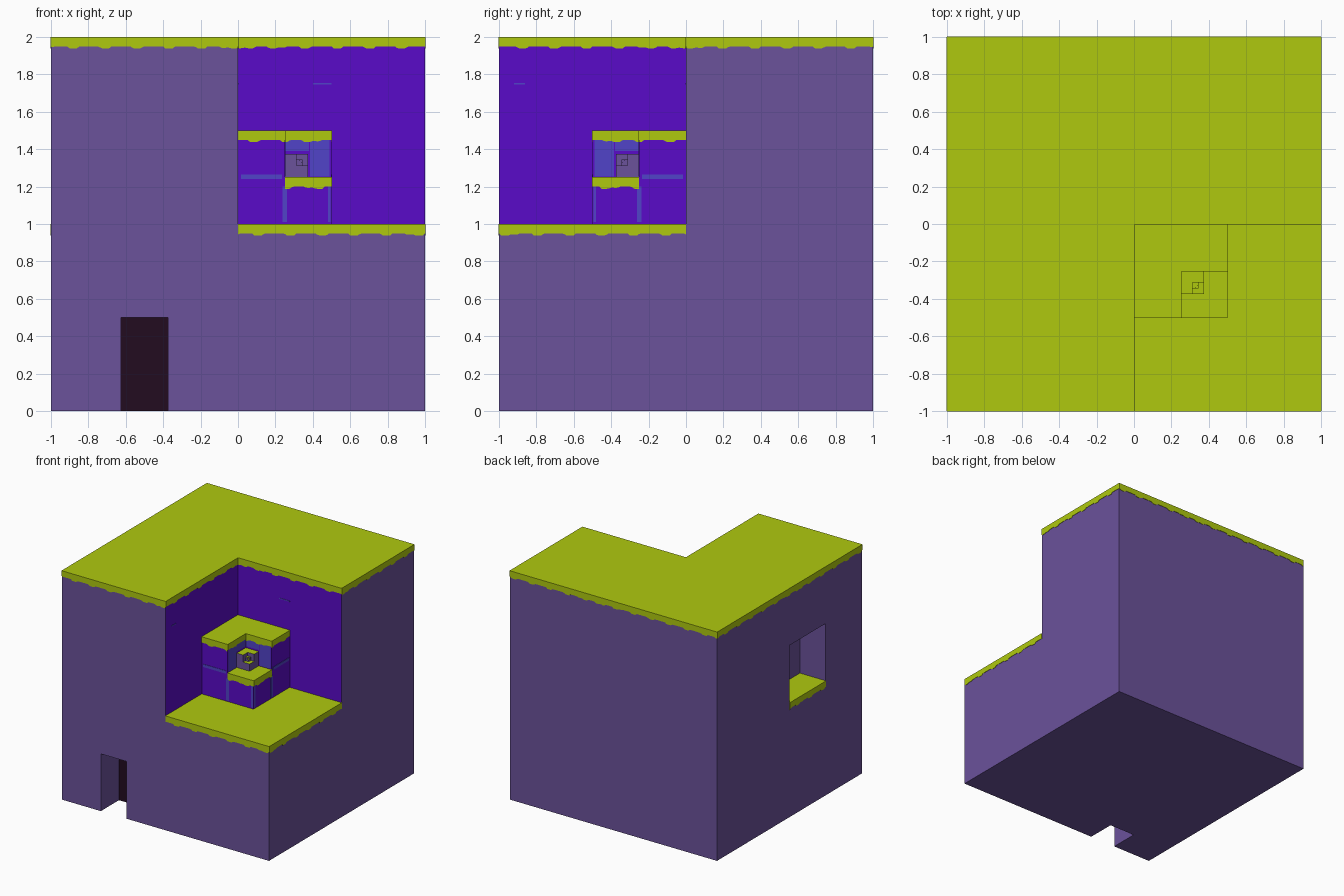
import bpy, bmesh, math
from mathutils import Vector

if "Cube" in bpy.data.objects:
    bpy.data.objects.remove(bpy.data.objects["Cube"])


def material(name, hexcol):
    rgb = [int(hexcol[i:i + 2], 16) / 255 for i in (0, 2, 4)]
    lin = [c / 12.92 if c <= 0.04045 else ((c + 0.055) / 1.055) ** 2.4 for c in rgb]
    m = bpy.data.materials.new(name)
    m.diffuse_color = (*lin, 1)
    m.use_nodes = True
    m.node_tree.nodes["Principled BSDF"].inputs["Base Color"].default_value = m.diffuse_color
    return m


PLUM, GREEN, VIOLET, BLUE, DARK = range(5)
MATS = [material("plum wall", "6B529B"), material("grass green", "AFC90F"),
        material("violet wall", "5A0BC8"), material("blue seam", "5143C8"),
        material("dark doorway", "220C20")]


def finish(name, bm):
    bmesh.ops.recalc_face_normals(bm, faces=bm.faces)
    me = bpy.data.meshes.new(name)
    bm.to_mesh(me)
    bm.free()
    ob = bpy.data.objects.new(name, me)
    bpy.context.collection.objects.link(ob)
    for m in MATS:
        me.materials.append(m)
    return ob


def box(name, lo, hi):
    lo, hi = Vector(lo), Vector(hi)
    bm = bmesh.new()
    bmesh.ops.create_cube(bm, size=1)
    for v in bm.verts:
        v.co = Vector(((hi[i] + lo[i]) / 2 + v.co[i] * (hi[i] - lo[i]) for i in range(3)))
    return finish(name, bm)


def carve(ob, lo, hi):
    cutter = box("cutter", lo, hi)
    cutter.hide_render = True
    mod = ob.modifiers.new("carve", 'BOOLEAN')
    mod.operation, mod.solver, mod.object = 'DIFFERENCE', 'EXACT', cutter
    bpy.context.view_layer.objects.active = ob
    bpy.ops.object.modifier_apply(modifier=mod.name)
    bpy.data.objects.remove(cutter)


def wall_colour(level, n, c):
    if n.z > 0.5:
        return GREEN
    if level == 1:
        return VIOLET
    if level == 0:
        if c.x > -0.01 and c.y < 0.01 and c.z > 1 and (abs(c.x) < 0.01 or abs(c.y) < 0.01):
            return VIOLET
        if n.y < -0.5 and abs(c.y + 0.75) < 0.01:
            return DARK
    return PLUM


# Nested cubes, each a quarter of the last, sitting in the notched corner
x, y, z, s = -1, 1, 0, 2
for level in range(5):
    cube = box("main_block" if level == 0 else f"nested_block_{level}",
               (x, y - s, z), (x + s, y, z + s))
    h, m = s / 2, s * 0.1
    carve(cube, (x + h, y - s - m, z + h), (x + s + m, y - h, z + s + m))
    if level == 0:
        carve(cube, (-0.625, -1.1, -0.1), (-0.375, -0.75, 0.5))   # doorway
        carve(cube, (-1.1, -0.5, 1), (-0.75, 0, 1.5))             # window niche
    bm = bmesh.new()
    bm.from_mesh(cube.data)
    hidden = []
    for f in bm.faces:
        n = f.normal
        f.smooth = False
        f.material_index = wall_colour(level, n, f.calc_center_median())
        if level and (n.x < -0.5 or n.y > 0.5 or n.z < -0.5):
            hidden.append(f)                                      # contact faces
    bmesh.ops.delete(bm, geom=hidden, context='FACES')
    bm.to_mesh(cube.data)
    bm.free()
    x, y, z, s = x + h, y - h, z + h, h / 2


def plate(name, u0, u1, depth_y, z0, z1, mat, out=-1, wave=0.0, both=True, mirrored=False):
    """Thin plate on a wall facing y; mirrored swaps (x, y) to (-y, -x)."""
    count = max(1, round((u1 - u0) / 0.0125)) if wave else 1
    outline = []
    for i in range(count + 1):
        u = u0 + (u1 - u0) * i / count
        bump = math.sin(u * 38 + depth_y * 3) + 0.6 * math.sin(u * 71 + z1)
        outline.append((u, z0 - wave * min(1, max(0, bump * 1.5))))
    outline += [(u1, z1), (u0, z1)]

    def place(u, d, h):
        return (-d, -u, h) if mirrored else (u, d, h)
    bm = bmesh.new()
    inner = [bm.verts.new(place(u, depth_y, h)) for u, h in outline]
    outer = [bm.verts.new(place(u, depth_y + out * 0.003, h)) for u, h in outline]
    bm.faces.new(inner)
    bm.faces.new(outer)
    for i in range(len(inner)):
        j = (i + 1) % len(inner)
        bm.faces.new((inner[i], inner[j], outer[j], outer[i]))
    for f in bm.faces:
        f.material_index = mat
    finish(name, bm)
    if both:
        plate(name + "_side", u0, u1, depth_y, z0, z1, mat, out, wave, False, True)


# Grass fringe hanging below each top edge: x range, y, top height, outward side
for u0, u1, d, top, out in [(-1, 0, -1, 2, -1), (0, 1, 0, 2, -1), (-1, 1, 1, 2, 1),
                            (0, 1, -1, 1, -1), (0, 0.25, -0.5, 1.5, -1),
                            (0.25, 0.5, -0.25, 1.5, -1), (0.25, 0.5, -0.5, 1.25, -1)]:
    plate("grass_fringe", u0, u1, d, top - 0.05, top, GREEN, out, 0.012)
plate("window_fringe", 0, 0.5, 1, 0.95, 1, GREEN, 1, 0.012, False, True)

# Blue seams on the first nested block and faint ones on the big notch walls
for u0, u1, d, z0, z1 in [(0.015, 0.235, -0.5, 1.24, 1.265), (0.237, 0.263, -0.5, 1.01, 1.2),
                          (0.48, 0.495, -0.5, 1.01, 1.2), (0.255, 0.38, -0.25, 1.39, 1.45),
                          (0.385, 0.49, -0.25, 1.255, 1.45)]:
    plate("blue_seam", u0, u1, d, z0, z1, BLUE)
plate("notch_seam", 0.4, 0.5, 0, 1.747, 1.755, BLUE, both=False)
plate("notch_seam_side", 0.86, 0.92, 0, 1.747, 1.755, BLUE, both=False, mirrored=True)
